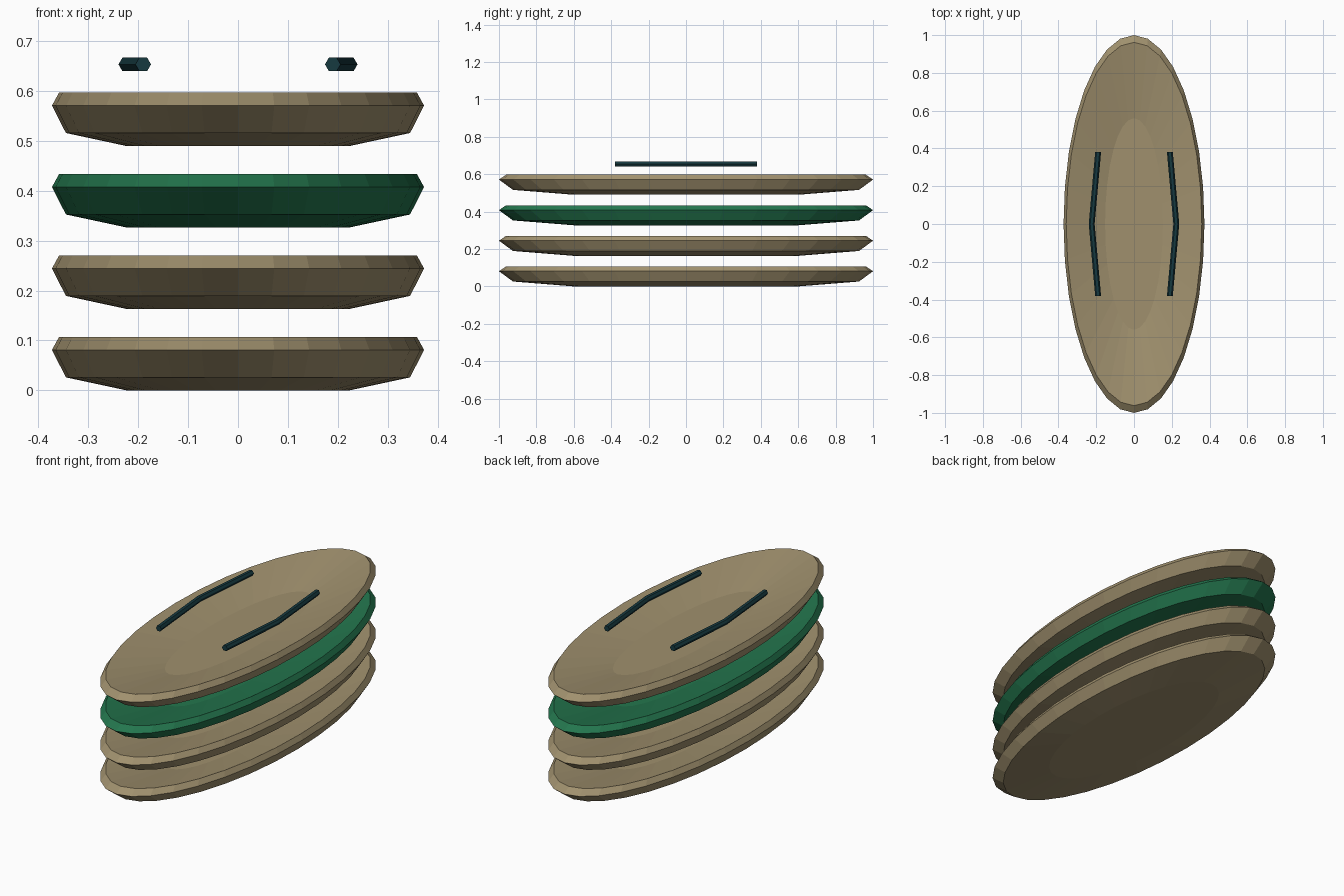
import bpy, bmesh, math
from mathutils import Vector

if "Cube" in bpy.data.objects:
    bpy.data.objects.remove(bpy.data.objects["Cube"], do_unlink=True)


def material(name, rgb):
    m = bpy.data.materials.new(name)
    m.use_nodes = True
    m.diffuse_color = (*rgb, 1)
    bsdf = next(n for n in m.node_tree.nodes if n.type == 'BSDF_PRINCIPLED')
    bsdf.inputs["Base Color"].default_value = (*rgb, 1)
    return m


tan = material("tan", (0.35, 0.28, 0.155))
green = material("green", (0.017, 0.18, 0.075))
teal = material("dark teal", (0.008, 0.042, 0.051))


def loft(name, rings, mat, z=0):
    """Skin a list of point rings and cap both ends."""
    bm = bmesh.new()
    loops = [[bm.verts.new(p) for p in ring] for ring in rings]
    n = len(loops[0])
    for a, b in zip(loops, loops[1:]):
        for i in range(n):
            j = (i + 1) % n
            bm.faces.new((a[i], a[j], b[j], b[i]))
    bm.faces.new(loops[0])
    bm.faces.new(loops[-1])
    bmesh.ops.recalc_face_normals(bm, faces=bm.faces)
    mesh = bpy.data.meshes.new(name)
    bm.to_mesh(mesh)
    bm.free()
    mesh.materials.append(mat)
    ob = bpy.data.objects.new(name, mesh)
    ob.location.z = z
    bpy.context.collection.objects.link(ob)
    return ob


def ellipse(rx, ry, z, sides=32):
    angles = [math.tau * i / sides for i in range(sides)]
    return [Vector((rx * math.cos(a), ry * math.sin(a), z)) for a in angles]


# Oval dished layers: bottom, lower bevel, widest rim, upper rim, sunken floor
WIDTH = 0.373
profile = [(0.60, 0), (0.925, 0.026), (1, 0.081), (0.962, 0.107)]
rings = [ellipse(WIDTH * s, s, z) for s, z in profile]
rings.append(ellipse(0.153, 0.56, 0.045))
layers = [("bottom_layer", tan), ("lower_layer", tan),
          ("green_layer", green), ("top_layer", tan)]
for i, (name, mat) in enumerate(layers):
    loft(name, rings, mat, i * 0.1633)


# Bent six-sided bars above the top layer
def bar_ring(x, y, radius=0.0156):
    angles = [math.tau * i / 6 for i in range(6)]
    return [Vector((x + radius * math.cos(a), y, radius * math.sin(a))) for a in angles]


for name, side in (("left_bar", 1), ("right_bar", -1)):
    path = [(0.19, -0.38), (0.224, 0), (0.19, 0.38)]
    loft(name, [bar_ring(side * x, y) for x, y in path], teal, 0.6535)
